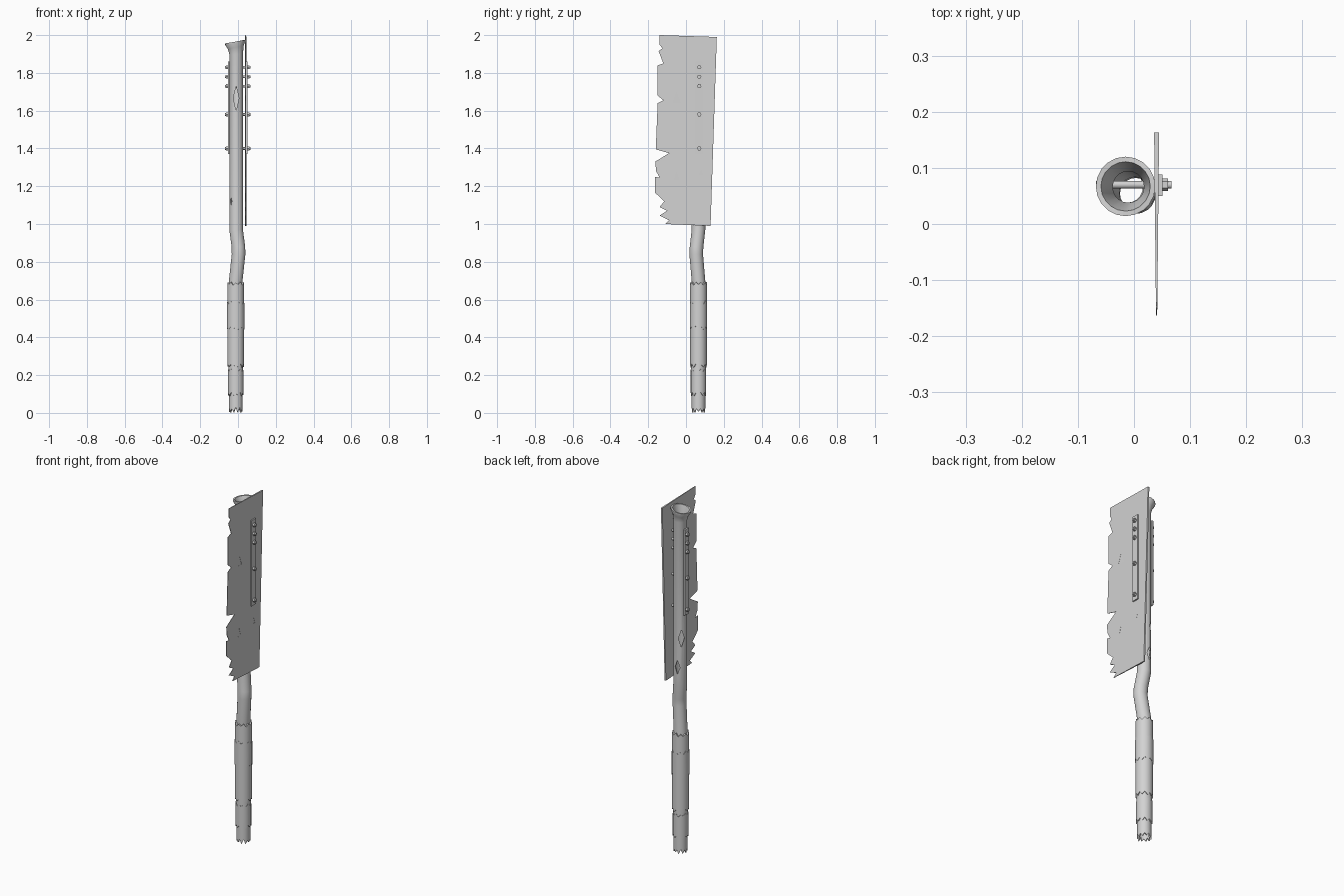
import bpy, bmesh, math, random
from mathutils import Matrix, Vector

random.seed(4)
if "Cube" in bpy.data.objects:
    bpy.data.objects.remove(bpy.data.objects["Cube"])

GREY = (0.65, 0.65, 0.65, 1)
metal = bpy.data.materials.new("worn_grey_metal")
metal.use_nodes = True
metal.diffuse_color = GREY
metal.node_tree.nodes["Principled BSDF"].inputs["Base Color"].default_value = GREY

SIDES = 20
PX, PY = -0.01, 0.066      # pipe axis
BLADE_X = 0.0403


def finish(name, bm):
    bmesh.ops.recalc_face_normals(bm, faces=bm.faces)
    mesh = bpy.data.meshes.new(name)
    bm.to_mesh(mesh)
    bm.free()
    mesh.materials.append(metal)
    obj = bpy.data.objects.new(name, mesh)
    bpy.context.collection.objects.link(obj)
    return obj


def tube(name, rings):
    """Closed wall through rings of (x, y, z, radius, z offset per side)."""
    bm = bmesh.new()
    loops = []
    for x, y, z, r, offset in rings:
        loop = []
        for i in range(SIDES):
            a = math.tau * i / SIDES
            loop.append(bm.verts.new((x + r * math.cos(a), y + r * math.sin(a), z + offset(i))))
        loops.append(loop)
    for k, loop in enumerate(loops):
        after = loops[(k + 1) % len(loops)]
        for i in range(SIDES):
            j = (i + 1) % SIDES
            bm.faces.new((loop[i], loop[j], after[j], after[i]))
    return finish(name, bm)


def flat(i):
    return 0


def tilt(i):
    return 0.009 * math.cos(math.tau * i / SIDES)


def jagged(size):
    steps = [size * random.uniform(0.4, 1) * (1 if i % 2 else -1) for i in range(SIDES)]
    return lambda i: steps[i]


def box(name, low, high):
    bm = bmesh.new()
    low, high = Vector(low), Vector(high)
    place = Matrix.Translation((low + high) / 2) @ Matrix.Diagonal((*(high - low), 1))
    bmesh.ops.create_cube(bm, size=1, matrix=place)
    return finish(name, bm)


def rod_x(bm, x0, x1, y, z, radius, sides):
    place = Matrix.Translation(((x0 + x1) / 2, y, z)) @ Matrix.Rotation(math.pi / 2, 4, 'Y')
    bmesh.ops.create_cone(bm, cap_ends=True, segments=sides, radius1=radius,
                          radius2=radius, depth=x1 - x0, matrix=place)


def cutter(centre, angle, width, height, depth, sides=4):
    """Upright prism pointing along a horizontal angle."""
    out = Vector((math.cos(angle), math.sin(angle), 0))
    up = Vector((0, 0, 1))
    side = out.cross(up)
    place = Matrix((side * width, up * height, out * depth)).transposed().to_4x4()
    place.translation = centre
    bm = bmesh.new()
    bmesh.ops.create_cone(bm, cap_ends=True, segments=sides, radius1=1, radius2=1,
                          depth=1, matrix=place)
    obj = finish("hole_cutter", bm)
    obj.hide_render = True
    return obj


def carve(obj, cutters):
    for c in cutters:
        mod = obj.modifiers.new("hole", 'BOOLEAN')
        mod.operation, mod.solver, mod.object = 'DIFFERENCE', 'EXACT', c
    graph = bpy.context.evaluated_depsgraph_get()
    carved = bpy.data.meshes.new_from_object(obj.evaluated_get(graph))
    obj.modifiers.clear()
    obj.data = carved
    for c in cutters:
        bpy.data.objects.remove(c)


# Bent hollow pipe with a flared, tilted mouth and a torn lower end
R, WALL = 0.036, 0.008
path = [(-0.012, PY, 0.7), (0.003, 0.054, 0.84), (0.002, 0.056, 0.88), (PX, PY, 0.97), (PX, PY, 1.9)]
torn = jagged(0.015)
outer = [(-0.012, PY, 0.015, R, torn), (-0.012, PY, 0.06, R, flat)]
outer += [(x, y, z, R, flat) for x, y, z in path]
flare = [(-0.012, PY, 1.935, 0.042, tilt), (-0.015, 0.067, 1.957, 0.053, tilt),
         (-0.015, 0.067, 1.965, 0.053, tilt), (-0.015, 0.067, 1.965, 0.044, tilt)]
inner = [(x, y, z, r - WALL, o) for x, y, z, r, o in reversed(outer)]
pipe = tube("bent_pipe", outer + flare + inner)

# Diamond tears through the pipe wall: height, facing angle, half width, half height
tears = [(1.665, -90, 0.015, 0.065), (1.235, 135, 0.016, 0.05),
         (1.07, 100, 0.014, 0.04), (1.12, 222, 0.006, 0.022)]
cuts = []
for z, deg, w, h in tears:
    a = math.radians(deg)
    cuts.append(cutter((PX + 0.04 * math.cos(a), PY + 0.04 * math.sin(a), z), a, w, h, 0.05))
carve(pipe, cuts)

# Layered grip wraps with ragged ends
wraps = [("lower_grip_wrap", 0.10, 0.225, 0.041), ("middle_grip_wrap", 0.25, 0.47, 0.0445),
         ("grip_underlayer", 0.19, 0.30, 0.039), ("upper_grip_wrap", 0.45, 0.585, 0.046),
         ("top_grip_wrap", 0.56, 0.685, 0.0445)]
for name, z0, z1, r in wraps:
    low, high = jagged(0.01), jagged(0.01)
    tube(name, [(-0.012, PY, z0, r, low), (-0.012, PY, z1, r, high),
                (-0.012, PY, z1, 0.0355, high), (-0.012, PY, z0, 0.0355, low)])

# Blade: straight spine, chipped cutting edge, thinning toward the edge
outline = [(-0.14, 2.0), (0.163, 1.99), (0.13, 0.99), (-0.11, 1.0), (-0.09, 1.02),
           (-0.14, 1.045), (-0.10, 1.07), (-0.14, 1.09), (-0.115, 1.12), (-0.163, 1.165),
           (-0.163, 1.25), (-0.14, 1.245), (-0.158, 1.28), (-0.163, 1.33), (-0.09, 1.375),
           (-0.16, 1.395), (-0.15, 1.64), (-0.12, 1.655), (-0.15, 1.68), (-0.15, 1.84),
           (-0.12, 1.85), (-0.145, 1.915), (-0.125, 1.93), (-0.14, 1.95)]
bm = bmesh.new()
faces = []
for sign in (1, -1):
    faces.append([bm.verts.new((BLADE_X + sign * (0.001 + 0.0105 * (y + 0.165)), y, z))
                  for y, z in outline])
    bm.faces.new(faces[-1])
for i in range(len(outline)):
    j = (i + 1) % len(outline)
    bm.faces.new((faces[0][i], faces[0][j], faces[1][j], faces[1][i]))
blade = finish("chipped_blade", bm)

# Shallow dents in the blade's outer face
dents = [(-0.05, 1.25, 0.015, 0.03), (0.08, 1.27, 0.012, 0.02), (-0.05, 1.66, 0.025, 0.04)]
carve(blade, [cutter((BLADE_X + 0.0112 + 0.0105 * (y + 0.165), y, z), 0, w, h, 0.022, 3)
              for y, z, w, h in dents])

# Clamping strips on both sides
box("outer_strip", (0.0425, 0.05, 1.37), (0.051, 0.088, 1.86))
box("inner_strip", (-0.054, 0.05, 1.37), (-0.0445, 0.088, 1.86))

# Through bolts with a hex nut at each end
for n, z in enumerate((1.83, 1.78, 1.73, 1.58, 1.40)):
    bm = bmesh.new()
    rod_x(bm, -0.068, 0.067, 0.07, z, 0.007, 12)
    rod_x(bm, 0.05, 0.061, 0.07, z, 0.0115, 6)
    rod_x(bm, -0.064, -0.053, 0.07, z, 0.0115, 6)
    finish(f"bolt_{n + 1}", bm)

# Smooth the round walls, keep hard edges
bpy.ops.object.select_all(action='DESELECT')
for obj in bpy.context.collection.objects:
    if obj.type == 'MESH':
        obj.select_set(True)
        bpy.context.view_layer.objects.active = obj
bpy.ops.object.shade_smooth_by_angle(angle=math.radians(35))
